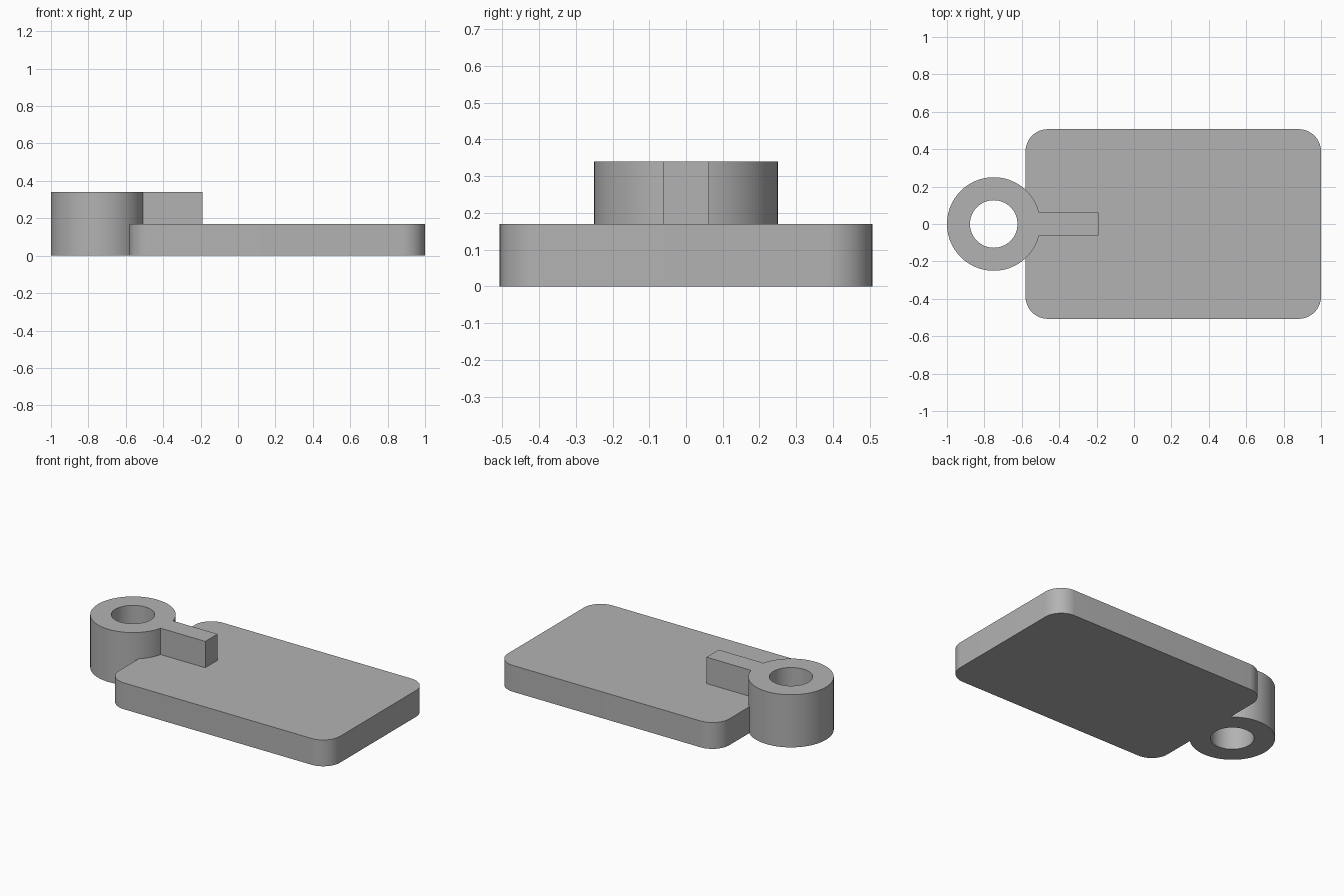
import bpy
import bmesh
from math import cos, sin, pi, radians

cube = bpy.data.objects.get("Cube")
if cube:
    bpy.data.objects.remove(cube, do_unlink=True)

# One plain grey for the whole part
grey = bpy.data.materials.new("plain_grey")
grey.use_nodes = True
colour = (0.45, 0.45, 0.45, 1)
grey.diffuse_color = colour
grey.node_tree.nodes["Principled BSDF"].inputs["Base Color"].default_value = colour


def arc(cx, cy, r, start, end, steps):
    return [(cx + r * cos(start + (end - start) * i / steps),
             cy + r * sin(start + (end - start) * i / steps)) for i in range(steps + 1)]


def circle(cx, cy, r, steps=96):
    return arc(cx, cy, r, 0, 2 * pi, steps)[:-1]


def rounded_rect(x0, x1, half_y, r):
    corners = [(x1 - r, half_y - r), (x0 + r, half_y - r),
               (x0 + r, r - half_y), (x1 - r, r - half_y)]
    return [p for k, (cx, cy) in enumerate(corners)
            for p in arc(cx, cy, r, k * pi / 2, (k + 1) * pi / 2, 16)]


def extrude(name, outline, z0, z1):
    bm = bmesh.new()
    base = bm.faces.new([bm.verts.new((x, y, z0)) for x, y in outline])
    top = bmesh.ops.extrude_face_region(bm, geom=[base], use_keep_orig=True)["geom"]
    bmesh.ops.translate(bm, vec=(0, 0, z1 - z0),
                        verts=[v for v in top if isinstance(v, bmesh.types.BMVert)])
    bmesh.ops.recalc_face_normals(bm, faces=bm.faces)
    mesh = bpy.data.meshes.new(name)
    bm.to_mesh(mesh)
    bm.free()
    mesh.materials.append(grey)
    obj = bpy.data.objects.new(name, mesh)
    bpy.context.collection.objects.link(obj)
    return obj


def combine(target, other, operation):
    bpy.ops.object.select_all(action='DESELECT')
    bpy.context.view_layer.objects.active = target
    target.select_set(True)
    mod = target.modifiers.new(operation.title(), 'BOOLEAN')
    mod.operation = operation
    mod.solver = 'EXACT'
    mod.object = other
    bpy.ops.object.modifier_apply(modifier=mod.name)
    bpy.data.objects.remove(other, do_unlink=True)


# Base plate, round boss and the rib that ties them together
bracket = extrude("plate_with_ring_boss", rounded_rect(-0.58, 1, 0.507, 0.12), 0, 0.17)
boss = extrude("ring_boss", circle(-0.75, 0, 0.25), 0, 0.34)
rib = extrude("rib", [(-0.7, -0.0625), (-0.19, -0.0625), (-0.19, 0.0625), (-0.7, 0.0625)],
              0.08, 0.34)
bore = extrude("bore_cutter", circle(-0.75, 0, 0.127), -0.1, 0.5)
bore.hide_render = True

combine(bracket, boss, 'UNION')
combine(bracket, rib, 'UNION')
combine(bracket, bore, 'DIFFERENCE')
bpy.ops.object.shade_smooth_by_angle(angle=radians(30))
